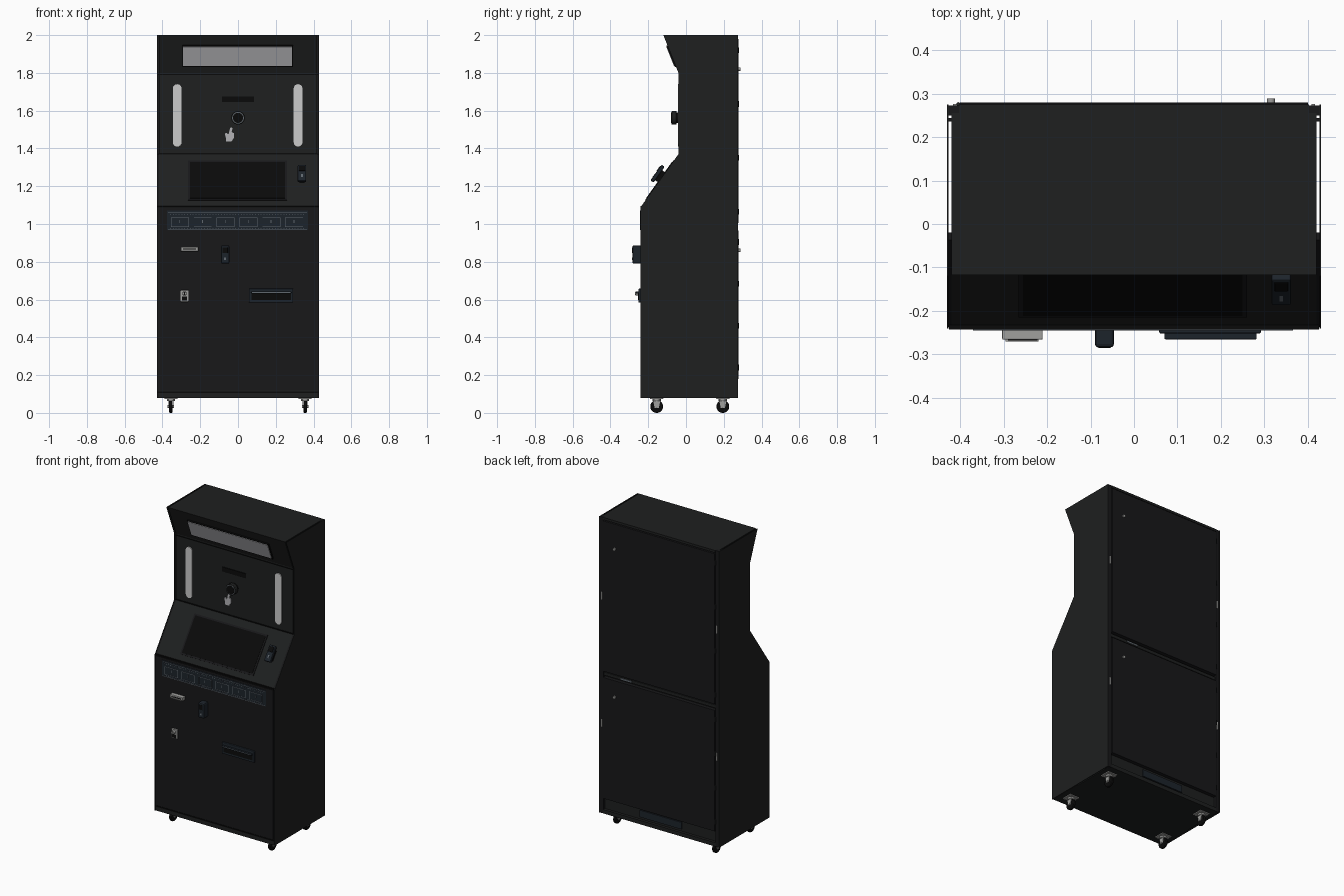
import bpy, bmesh, math
from mathutils import Matrix, Vector

if "Cube" in bpy.data.objects:
    bpy.data.objects.remove(bpy.data.objects["Cube"])


def mat(name, r, g, b):
    m = bpy.data.materials.new(name)
    m.diffuse_color = (r, g, b, 1)
    m.use_nodes = True
    m.node_tree.nodes["Principled BSDF"].inputs["Base Color"].default_value = m.diffuse_color
    return m


BODY = mat("body_black", .013, .014, .014)
PANEL = mat("panel_black", .009, .009, .010)
DARK = mat("deep_black", .003, .003, .003)
BLUE = mat("blue_black", .012, .017, .024)
STEEL = mat("steel", .35, .35, .34)
LINE = mat("line_grey", .12, .14, .16)
SIGN = mat("sign_grey", .45, .45, .47)
LIGHT = mat("light_white", .75, .75, .78)


def finish(name, bm, m, bevel=0, smooth=False):
    bmesh.ops.recalc_face_normals(bm, faces=bm.faces)
    me = bpy.data.meshes.new(name)
    bm.to_mesh(me)
    bm.free()
    me.materials.append(m)
    o = bpy.data.objects.new(name, me)
    bpy.context.collection.objects.link(o)
    if bevel:
        b = o.modifiers.new("bevel", 'BEVEL')
        b.width, b.segments = bevel, 2
    if smooth:
        bpy.context.view_layer.objects.active = o
        o.select_set(True)
        bpy.ops.object.shade_smooth_by_angle()
        o.select_set(False)
    return o


def add_box(bm, x0, x1, y0, y1, z0, z1):
    M = Matrix.Translation(((x0 + x1) / 2, (y0 + y1) / 2, (z0 + z1) / 2))
    bmesh.ops.create_cube(bm, size=1, matrix=M @ Matrix.Diagonal((x1 - x0, y1 - y0, z1 - z0, 1)))


def box(name, x0, x1, y0, y1, z0, z1, m, bevel=0):
    bm = bmesh.new()
    add_box(bm, x0, x1, y0, y1, z0, z1)
    return finish(name, bm, m, bevel)


def prism(name, pts, a, b, axis, m, bevel=0):
    """axis 'x': pts are (y, z); axis 'y': pts are (x, z)"""
    put = (lambda p, d: (d, p[0], p[1])) if axis == 'x' else (lambda p, d: (p[0], d, p[1]))
    bm = bmesh.new()
    f = bm.faces.new([bm.verts.new(put(p, a)) for p in pts])
    r = bmesh.ops.extrude_face_region(bm, geom=[f])
    bmesh.ops.translate(bm, vec=put((0, 0), b - a),
                        verts=[v for v in r['geom'] if isinstance(v, bmesh.types.BMVert)])
    return finish(name, bm, m, bevel)


def rounded(x0, x1, z0, z1, r, n=8):
    pts = []
    for k, (cx, cz) in enumerate([(x1 - r, z1 - r), (x0 + r, z1 - r), (x0 + r, z0 + r), (x1 - r, z0 + r)]):
        for i in range(n + 1):
            t = math.pi / 2 * (k + i / n)
            pts.append((cx + r * math.cos(t), cz + r * math.sin(t)))
    return pts


def cyl(name, c, r, length, axis, m, bevel=0, r2=None):
    R = Matrix.Rotation(math.pi / 2, 4, {'x': 'Y', 'y': 'X'}[axis]) if axis != 'z' else Matrix()
    bm = bmesh.new()
    bmesh.ops.create_cone(bm, cap_ends=True, segments=32, radius1=r, radius2=r if r2 is None else r2,
                          depth=length, matrix=Matrix.Translation(c) @ R)
    return finish(name, bm, m, bevel, True)


def on_slope(o, origin, angle):
    o.matrix_world = Matrix.Translation((0, *origin)) @ Matrix.Rotation(angle, 4, 'X')
    return o


# Cabinet: core, thin side panels, front facing panels
front = [(-.24, .08), (-.24, 1.09), (-.04, 1.37), (-.04, 1.80), (-.12, 2.0)]
core = [(y + .003, z) for y, z in front]
prism("cabinet_core", core + [(.255, 2.0), (.255, .08)], -.419, .419, 'x', BODY)
for s, side in ((-1, "left"), (1, "right")):
    prism(f"{side}_side_panel", front + [(.275, 2.0), (.275, .08)], s * .426, s * .43, 'x', BODY)
    prism(f"{side}_front_filler", [(-.237, .08), (-.237, 1.09), (-.037, 1.37), (-.02, 1.37), (-.02, .08)],
          s * .419, s * .426, 'x', PANEL)
    box(f"{side}_rear_spacer", *sorted((s * .419, s * .426)), .236, .244, .08, 2.0, PANEL)
    box(f"{side}_rear_frame", *sorted((s * .402, s * .426)), .25, .273, .08, 2.0, PANEL)
box("top_rear_frame", -.402, .402, .25, .275, 1.985, 2.0, BODY)
box("bottom_rear_frame", -.402, .402, .25, .273, .08, .105, BODY)

# Panel seams on the front
box("lower_front_panel", -.42, .42, -.241, -.235, .118, 1.085, PANEL)
box("base_seam", -.425, .425, -.2405, -.23, .106, .114, DARK)
box("waist_seam", -.425, .425, -.242, -.23, 1.087, 1.096, DARK)
box("neck_seam", -.42, .42, -.041, -.03, 1.372, 1.377, DARK)
box("sign_seam", -.42, .42, -.041, -.03, 1.788, 1.793, DARK)

# Sign window on the upper slope
A2 = math.atan2(.08, .20)
on_slope(box("sign_frame", -.295, .29, -.006, .003, .035, .157, DARK), front[3], A2)
on_slope(box("sign_window", -.29, .285, -.009, .003, .042, .152, SIGN), front[3], A2)

# Light strips beside the camera
for x, side in ((-.322, "left"), (.318, "right")):
    prism(f"{side}_light_strip", rounded(x - .023, x + .023, 1.41, 1.74, .0225), -.043, -.03, 'y', LIGHT)

# Camera
cyl("camera_base", (0, -.047, 1.562), .028, .024, 'y', DARK)
cyl("camera_ring", (0, -.063, 1.562), .036, .026, 'y', BODY, .003)
cyl("camera_trim", (0, -.0765, 1.562), .031, .002, 'y', LINE)
cyl("camera_lens", (0, -.078, 1.562), .027, .003, 'y', DARK)
box("label_plate", -.085, .085, -.0415, -.03, 1.645, 1.675, DARK, .001)

# Pointing hand marker
hand = [(-.064, 1.437), (-.035, 1.437), (-.022, 1.455), (-.022, 1.481), (-.034, 1.487), (-.029, 1.505),
        (-.034, 1.512), (-.042, 1.508), (-.050, 1.474), (-.064, 1.484), (-.069, 1.476), (-.064, 1.455)]
prism("hand_marker", hand, -.042, -.03, 'y', SIGN)

# Screen and card reader on the desk slope
A1 = -math.atan2(.20, .28)
on_slope(box("screen_bezel", -.265, .26, -.002, .004, .045, .30, PANEL), front[1], A1)
on_slope(box("screen_glass", -.255, .25, -.004, .004, .055, .29, DARK), front[1], A1)
on_slope(box("card_reader_stem", .325, .352, -.022, .004, .16, .225, DARK), front[1], A1)
on_slope(box("card_reader", .316, .361, -.04, -.02, .145, .247, BLUE, .005), front[1], A1)
on_slope(box("card_reader_pad", .323, .354, -.043, -.038, .205, .238, DARK, .002), front[1], A1)
on_slope(box("card_reader_mark", .334, .343, -.0412, -.038, .165, .185, LINE), front[1], A1)

# Indicator panel: six outlined cells and rows of dots
box("indicator_panel", -.375, .37, -.243, -.235, .968, 1.072, BLUE)
bm = bmesh.new()
add_box(bm, -.37, .365, -.2445, -.24, .969, .972)
add_box(bm, -.37, .365, -.2445, -.24, 1.062, 1.064)
for i in range(6):
    x = -.355 + i * .121
    add_box(bm, x, x + .095, -.2445, -.24, 1.032, 1.035)
    add_box(bm, x, x + .095, -.2445, -.24, .984, .986)
    add_box(bm, x, x + .002, -.2445, -.24, .984, 1.035)
    add_box(bm, x + .093, x + .095, -.2445, -.24, .984, 1.035)
    add_box(bm, x + .044, x + .048, -.2445, -.24, 1.005, 1.020)
finish("indicator_lines", bm, LINE)
for z in (.977, 1.052):
    o = box("indicator_dots", -.36, -.355, -.2442, -.24, z - .002, z + .002, LINE)
    a = o.modifiers.new("row", 'ARRAY')
    a.count, a.use_relative_offset, a.use_constant_offset = 48, False, True
    a.constant_offset_displace = (.015, 0, 0)

# Ticket slot
box("ticket_slot_body", -.303, -.21, -.266, -.235, .855, .878, STEEL, .003)
box("ticket_slot_opening", -.29, -.222, -.2675, -.26, .864, .869, DARK)
box("ticket_slot_lip", -.295, -.22, -.27, -.262, .856, .861, STEEL)

# Code scanner
box("scanner_body", -.09, -.046, -.284, -.235, .79, .887, BLUE, .008)
box("scanner_window", -.082, -.054, -.2855, -.28, .845, .877, DARK, .002)
box("scanner_mark", -.073, -.063, -.2852, -.28, .81, .822, LINE)

# Coin slot
box("coin_plate", -.304, -.262, -.25, -.235, .588, .65, STEEL, .003)
box("coin_recess", -.297, -.269, -.2515, -.245, .594, .616, DARK)
cyl("coin_button", (-.283, -.257, .632), .011, .022, 'y', STEEL, .002)
box("coin_slit", -.285, -.281, -.269, -.262, .624, .640, DARK)

# Print tray
box("print_tray_frame", .058, .292, -.252, -.235, .584, .658, BLUE, .004)
box("print_tray_recess", .072, .28, -.2535, -.245, .598, .632, DARK)
box("print_tray_lip", .07, .282, -.265, -.25, .632, .642, BLUE, .002)
box("print_tray_line", .075, .277, -.266, -.26, .636, .639, LINE)

# Rear doors, locks, hinges
for z0, z1, part in ((1.005, 1.98, "upper"), (.18, .965, "lower")):
    box(f"{part}_rear_door", -.40, .40, .253, .279, z0, z1, PANEL, .001)
    zl = z1 - (.16 if part == "upper" else .105)
    cyl(f"{part}_door_lock", (.315, .281, zl), .009, .014, 'y', STEEL)
    for s in (-1, 1):
        box(f"{part}_frame_latch", s * .412 - .004, s * .412 + .004, .27, .2755,
            z0 + .46, z0 + .51, STEEL)
    for i in range(4):
        z = z0 + .06 + (z1 - z0 - .12) * i / 3
        cyl(f"{part}_hinge", (-.404, .276, z), .004, .03, 'z', BODY)
box("rear_middle_rail", -.40, .40, .253, .268, .975, .995, BODY)
box("rear_rail_catch", .20, .28, .262, .272, .98, .99, LINE)
box("rear_cable_plate", -.15, .15, .253, .262, .12, .165, BLUE)

# Casters
for x in (-.355, .355):
    for y in (-.155, .195):
        box("caster_plate", x - .035, x + .035, y - .035, y + .035, .074, .081, STEEL, .002)
        cyl("caster_swivel", (x, y, .07), .022, .014, 'z', STEEL, .002)
        cyl("caster_wheel", (x, y, .034), .034, .018, 'x', DARK, .004)
        cyl("caster_axle", (x, y, .034), .007, .034, 'x', STEEL)
        for s in (-1, 1):
            prism("caster_fork", [(y - .02, .07), (y + .02, .07), (y + .011, .026), (y - .011, .026)],
                  x + s * .011, x + s * .014, 'x', STEEL)
